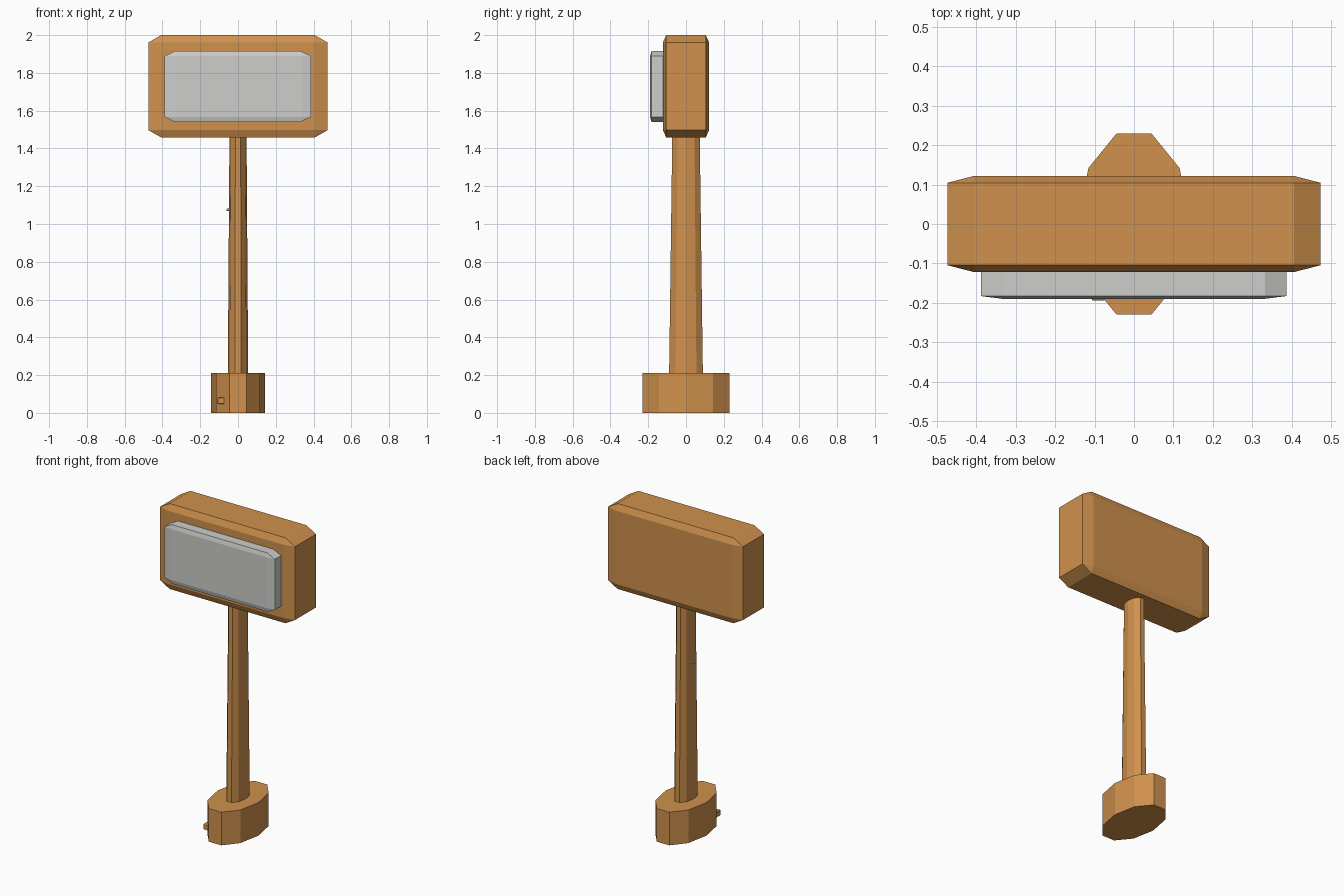
import bpy
import bmesh
from math import cos, sin, tau

default = bpy.data.objects.get("Cube")
if default:
    bpy.data.objects.remove(default, do_unlink=True)


def make_material(name, rgb):
    mat = bpy.data.materials.new(name)
    mat.use_nodes = True
    colour = (*rgb, 1.0)
    mat.diffuse_color = colour
    mat.node_tree.nodes["Principled BSDF"].inputs["Base Color"].default_value = colour
    return mat


orange = make_material("warm orange", (0.63, 0.285, 0.075))
grey = make_material("light grey", (0.61, 0.61, 0.60))


def finish(bm, name, mat):
    bmesh.ops.recalc_face_normals(bm, faces=bm.faces[:])
    mesh = bpy.data.meshes.new(name)
    bm.to_mesh(mesh)
    bm.free()
    mesh.materials.append(mat)
    obj = bpy.data.objects.new(name, mesh)
    bpy.context.collection.objects.link(obj)
    return obj


def block(name, centre, half, mat, bevel=0.0):
    """Cube bevelled at unit size, then stretched so the bevel stretches too."""
    bm = bmesh.new()
    bmesh.ops.create_cube(bm, size=2)
    if bevel:
        bmesh.ops.bevel(bm, geom=bm.edges[:], offset=bevel, segments=1,
                        profile=0.5, affect='EDGES')
    bmesh.ops.scale(bm, vec=half, verts=bm.verts[:])
    bmesh.ops.translate(bm, vec=centre, verts=bm.verts[:])
    return finish(bm, name, mat)


def oval_prism(name, bottom, top, mat, sides=10):
    """Flat-sided oval column between two (x radius, y radius, z) rings."""
    bm = bmesh.new()
    rings = [[bm.verts.new((rx * cos(tau * i / sides), ry * sin(tau * i / sides), z))
              for i in range(sides)] for rx, ry, z in (bottom, top)]
    for i in range(sides):
        j = (i + 1) % sides
        bm.faces.new((rings[0][i], rings[0][j], rings[1][j], rings[1][i]))
    for ring in rings:
        bm.faces.new(ring)
    return finish(bm, name, mat)


# Foot and tapered pole
oval_prism("base", (0.143, 0.242, 0), (0.143, 0.242, 0.21), orange)
oval_prism("pole", (0.054, 0.094, 0.2), (0.045, 0.076, 1.5), orange)

# Head with its front panel
block("head", (0, 0, 1.729), (0.474, 0.122, 0.271), orange, 0.142)
block("front_panel", (-0.001, -0.14, 1.728), (0.388, 0.05, 0.187), grey, 0.14)

# Small details on the base and pole
block("base_button", (-0.09, -0.16, 0.064), (0.018, 0.034, 0.018), orange, 0.15)
block("pole_nub", (-0.053, 0, 1.075), (0.008, 0.008, 0.006), grey, 0.3)
